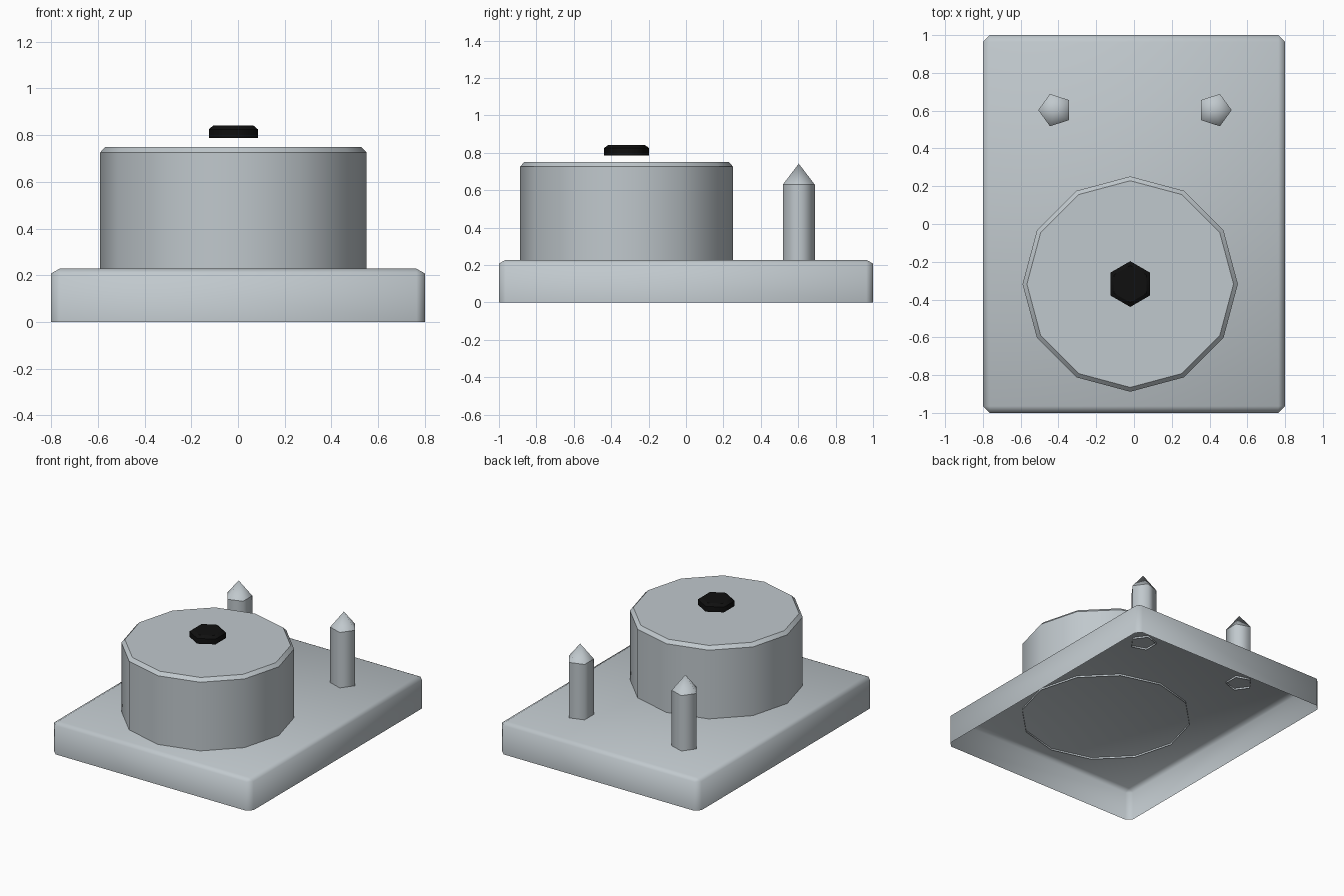
import bpy, bmesh, math

cube = bpy.data.objects.get("Cube")
if cube:
    bpy.data.objects.remove(cube, do_unlink=True)


def make_material(name, rgb):
    mat = bpy.data.materials.new(name)
    mat.use_nodes = True
    color = (*rgb, 1.0)
    mat.diffuse_color = color
    mat.node_tree.nodes["Principled BSDF"].inputs["Base Color"].default_value = color
    return mat


grey = make_material("light grey", (0.53, 0.58, 0.61))
black = make_material("black", (0.005, 0.005, 0.005))


def finish(bm, name, mat, location=(0, 0, 0)):
    bmesh.ops.recalc_face_normals(bm, faces=bm.faces)
    for face in bm.faces:
        face.smooth = True
    mesh = bpy.data.meshes.new(name)
    bm.to_mesh(mesh)
    bm.free()
    mesh.materials.append(mat)
    obj = bpy.data.objects.new(name, mesh)
    obj.location = location
    bpy.context.collection.objects.link(obj)
    return obj


def turned(name, mat, x, y, sides, profile, start=0.0):
    """Stack rings of (radius, height), open below, with crisp rims; radius 0 makes a point."""
    bm = bmesh.new()
    rings = []
    for radius, z in profile:
        if radius == 0:
            rings.append([bm.verts.new((0, 0, z))] * sides)
            continue
        angles = [start + math.tau * i / sides for i in range(sides)]
        rings.append([bm.verts.new((radius * math.cos(a), radius * math.sin(a), z)) for a in angles])
    for low, high in zip(rings, rings[1:]):
        for i in range(sides):
            j = (i + 1) % sides
            corners = [low[i], low[j], high[j], high[i]]
            bm.faces.new(list(dict.fromkeys(corners)))
    if profile[-1][0] > 0:
        bm.faces.new(rings[-1])
    # Keep every horizontal rim sharp
    for edge in bm.edges:
        a, b = edge.verts
        if abs(a.co.z - b.co.z) < 1e-5:
            edge.smooth = False
    return finish(bm, name, mat, (x, y, 0))


# Base plate: chamfered shell, hollow underneath
LENGTH, WIDTH, HEIGHT, CHAMFER = 2.0, 1.6, 0.228, 0.036
bm = bmesh.new()
bmesh.ops.create_cube(bm, size=1)
for v in bm.verts:
    v.co = (v.co.x * WIDTH, v.co.y * LENGTH, (v.co.z + 0.5) * HEIGHT)
upper = [e for e in bm.edges if max(v.co.z for v in e.verts) > 0.1]
bmesh.ops.bevel(bm, geom=upper, offset=CHAMFER, segments=1, affect='EDGES')
for v in bm.verts:
    if 0.1 < v.co.z < HEIGHT - 0.01:
        v.co.z = HEIGHT - 0.02
floor = [f for f in bm.faces if all(v.co.z < 0.001 for v in f.verts)]
bmesh.ops.delete(bm, geom=floor, context='FACES')
finish(bm, "base_plate", grey)

# Drum with chamfered rim, and the small hexagonal cap hovering above it
DRUM_X, DRUM_Y = -0.02, -0.318
turned("drum", grey, DRUM_X, DRUM_Y, 12, [(0.57, 0.215), (0.57, 0.726), (0.547, 0.75)])
turned("hex_cap", black, DRUM_X, DRUM_Y, 6,
       [(0.121, 0.787), (0.121, 0.825), (0.098, 0.842)], math.pi / 2)

# Pointed five-sided pins, corners facing outward
PIN = [(0.09, 0.215), (0.09, 0.63), (0, 0.742)]
for name, x, start in (("left_pin", 0.427, 0), ("right_pin", -0.417, math.pi)):
    turned(name, grey, x, 0.603, 5, PIN, start)
